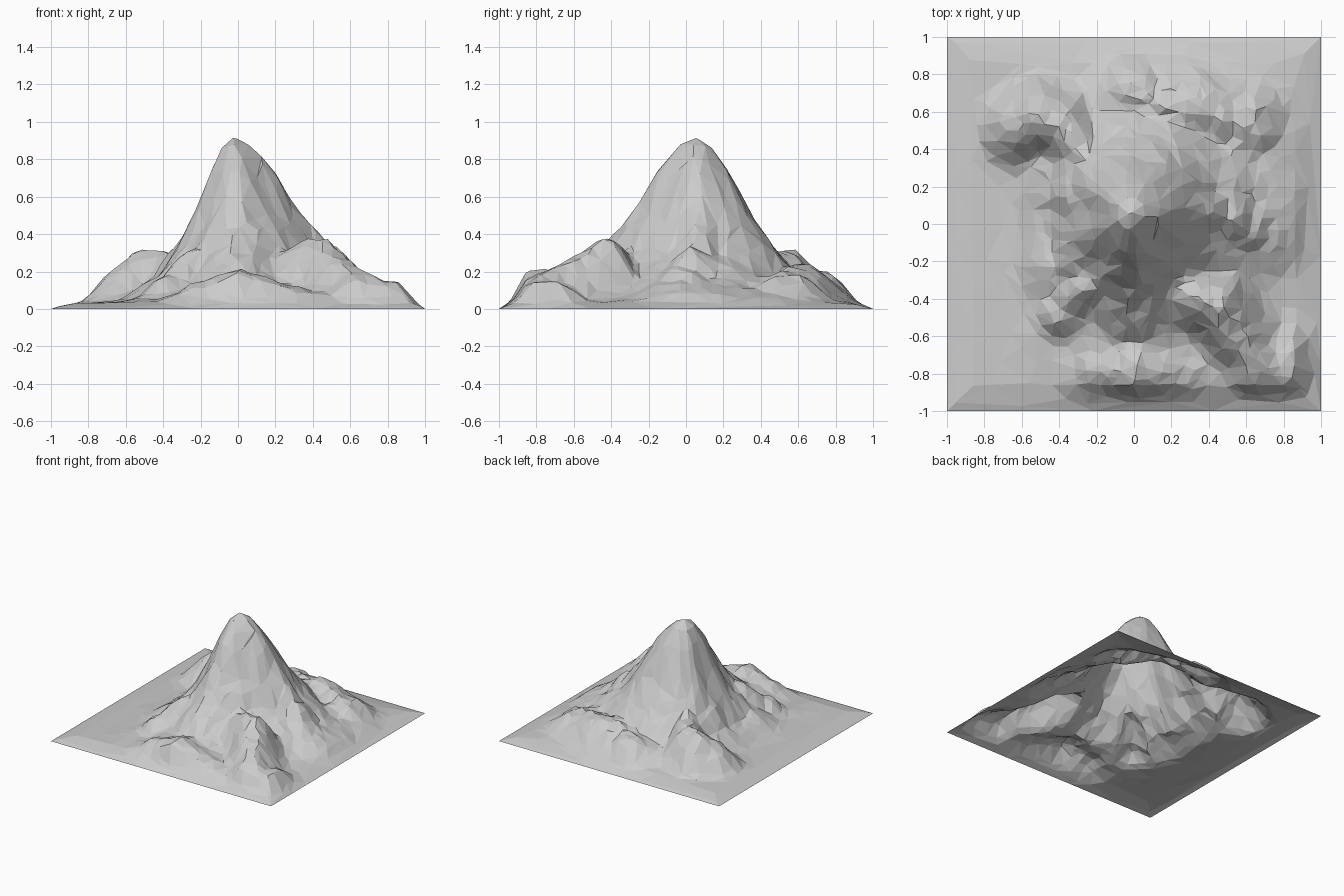
import bpy
import math
from mathutils import Vector, noise

cube = bpy.data.objects.get("Cube")
if cube:
    bpy.data.objects.remove(cube)

GRID = 72
PEAK = Vector((-0.02, 0.06))

# Slope of the main peak: (share of radius, height)
SLOPE = [(0, 0.92), (0.1, 0.87), (0.2, 0.75), (0.35, 0.52),
         (0.5, 0.33), (0.7, 0.16), (1, 0.05), (1.3, 0)]

# Foot radius in eight directions, counter-clockwise from +x
FOOT = [0.95, 0.88, 0.82, 0.72, 0.6, 0.72, 0.98, 0.82]

# Crest lines of the foothills, with the width of their flanks
RIDGES = {
    "front_ridge": (0.25, [(-0.45, -0.78, 0.04), (-0.2, -0.78, 0.13), (0, -0.76, 0.22),
                           (0.2, -0.78, 0.15), (0.4, -0.82, 0.1)]),
    "front_left_hill": (0.27, [(0.25, -0.36, 0.32), (0.45, -0.44, 0.37), (0.55, -0.6, 0.27),
                               (0.65, -0.72, 0.21), (0.8, -0.74, 0.16), (0.95, -0.8, 0.07)]),
    "back_right_hill": (0.25, [(-0.6, 0.5, 0.24), (-0.5, 0.57, 0.31), (-0.4, 0.55, 0.31),
                               (-0.28, 0.4, 0.29)]),
    "back_left_hill": (0.3, [(0, 0.68, 0.2), (0.3, 0.6, 0.25), (0.58, 0.54, 0.21),
                             (0.72, 0.45, 0.08)]),
    "front_right_spur": (0.2, [(-0.2, -0.3, 0.36), (-0.38, -0.48, 0.19), (-0.5, -0.6, 0.06)]),
    "left_spur": (0.25, [(0.3, 0.08, 0.56), (0.5, 0.02, 0.34), (0.7, -0.08, 0.15)]),
}


def smooth(t):
    t = max(0, min(1, t))
    return t * t * (3 - 2 * t)


def peak_height(p):
    """Height of the main peak, wider in some directions than others."""
    d = p - PEAK
    turn = (math.atan2(d.y, d.x) / math.tau % 1) * len(FOOT)
    i = int(turn) % len(FOOT)
    f = smooth(turn - int(turn))
    u = d.length / (FOOT[i] * (1 - f) + FOOT[(i + 1) % len(FOOT)] * f)
    for (u0, z0), (u1, z1) in zip(SLOPE, SLOPE[1:]):
        if u <= u1:
            return z0 + (z1 - z0) * (u - u0) / (u1 - u0)
    return 0


def ridge_height(p, width, crest):
    """Height of a foothill that falls away from its crest line."""
    best = 0
    for a, b in zip(crest, crest[1:]):
        a, b = Vector(a), Vector(b)
        run = (b - a).xy
        t = max(0, min(1, (p - a.xy).dot(run) / run.length_squared))
        near = a.lerp(b, t)
        u = (p - near.xy).length / width
        best = max(best, near.z * (1 - smooth(u * 0.8)))
    return best


def blend(a, b, k=0.05):
    """Maximum with a soft join."""
    h = max(k - abs(a - b), 0) / k
    return max(a, b) + h * h * k / 4


def height(x, y):
    p = Vector((x, y))
    z = peak_height(p)
    for width, crest in RIDGES.values():
        z = blend(z, ridge_height(p, width, crest))
    # Rock relief, strongest on the mid slopes
    rough = noise.fractal(Vector((x, y, 0.3)) * 5, 0.8, 2, 4)
    z += rough * 0.035 * smooth(z / 0.2) * smooth((1.1 - z) / 0.5)
    # The sheet meets the ground along its border
    border = max(0, 1 - max(abs(x), abs(y)))
    return max(0, z) * min(1, border / 0.14) ** 0.75


# Height field over a square sheet
steps = [2 * i / GRID - 1 for i in range(GRID + 1)]
verts = [(x, y, height(x, y)) for y in steps for x in steps]
row = GRID + 1
faces = [(r * row + c, r * row + c + 1, (r + 1) * row + c + 1, (r + 1) * row + c)
         for r in range(GRID) for c in range(GRID)]
mesh = bpy.data.meshes.new("mountain")
mesh.from_pydata(verts, [], faces)
mountain = bpy.data.objects.new("mountain", mesh)
bpy.context.collection.objects.link(mountain)

# Irregular low-poly facets, large where the ground is flat
facets = mountain.modifiers.new("facets", 'DECIMATE')
facets.ratio = 0.13

# Grey rock
rock = bpy.data.materials.new("grey rock")
rock.use_nodes = True
colour = (0.6, 0.6, 0.6, 1)
rock.diffuse_color = colour
rock.node_tree.nodes["Principled BSDF"].inputs["Base Color"].default_value = colour
mesh.materials.append(rock)
